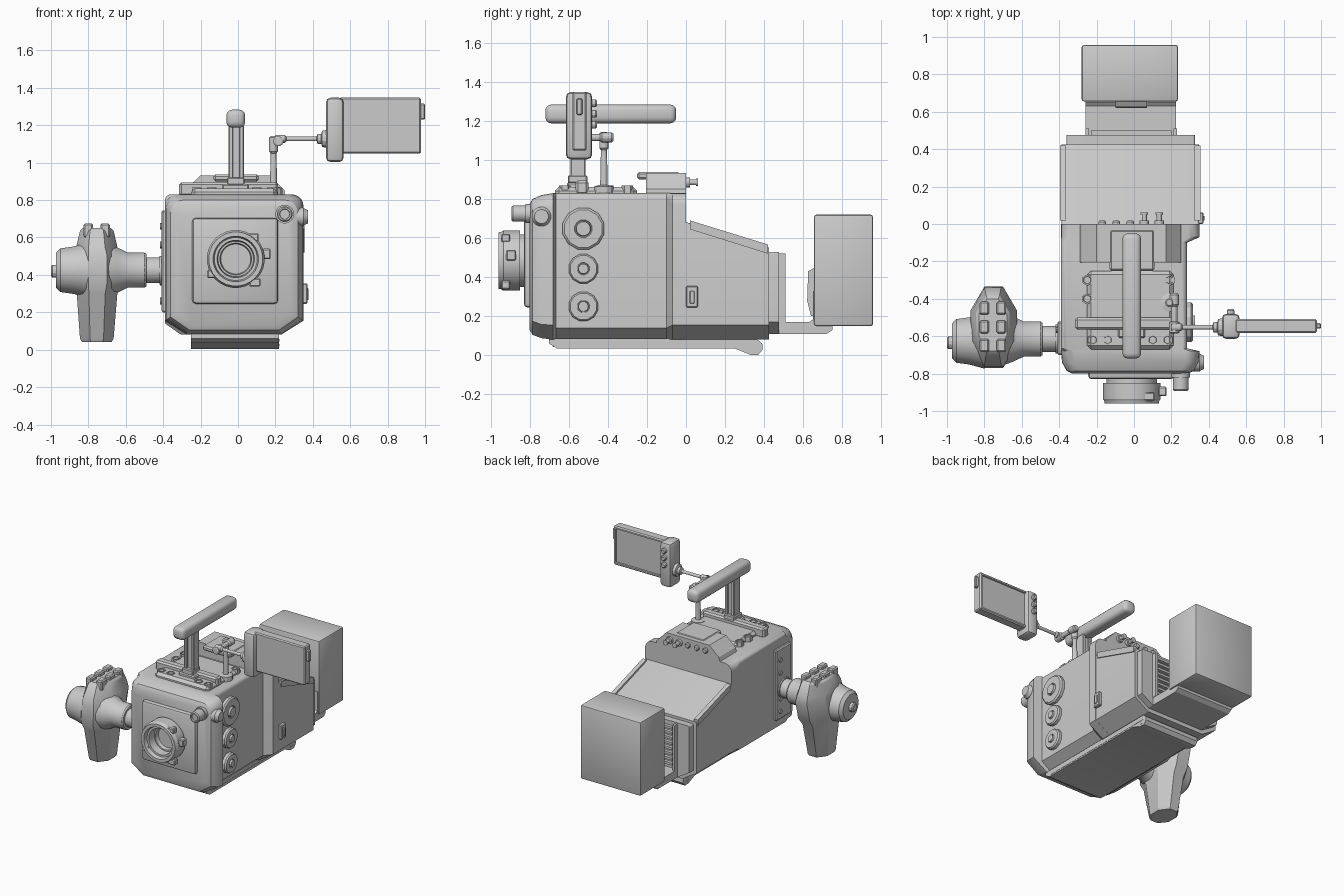
import bpy, bmesh
from math import sin, cos, pi, radians
from mathutils import Vector


def finish(bm, name):
    bmesh.ops.recalc_face_normals(bm, faces=bm.faces)
    me = bpy.data.meshes.new(name)
    bm.to_mesh(me)
    bm.free()
    ob = bpy.data.objects.new(name, me)
    bpy.context.collection.objects.link(ob)
    return ob


def box(name, x, y, z, bevel=0.0, seg=1, inset=None):
    bm = bmesh.new()
    bmesh.ops.create_cube(bm, size=1)
    for v in bm.verts:
        for i, (a, b) in enumerate((x, y, z)):
            v.co[i] = a if v.co[i] < 0 else b
    if bevel:
        bmesh.ops.bevel(bm, geom=bm.edges[:], offset=bevel, segments=seg, profile=0.5, affect='EDGES')
    if inset:  # sunken panel in the +y face
        bm.normal_update()
        f = max(bm.faces, key=lambda f: f.normal.y * f.calc_area())
        bmesh.ops.inset_region(bm, faces=[f], thickness=inset)
        bmesh.ops.inset_region(bm, faces=[f], thickness=0.002, depth=-0.012)
    return finish(bm, name)


def loft(name, rings):
    bm = bmesh.new()
    vs = [[bm.verts.new(p) for p in r] for r in rings]
    n = len(vs[0])
    for a, b in zip(vs, vs[1:]):
        for i in range(n):
            bm.faces.new((a[i], a[(i + 1) % n], b[(i + 1) % n], b[i]))
    bm.faces.new(vs[0])
    bm.faces.new(vs[-1])
    return finish(bm, name)


def turned(name, axis, c, steps, n=20):
    """Stepped round part: axis 'x', 'y' or 'z', centre on the other two, (position, radius) steps."""
    k = 'xyz'.index(axis)
    rings = []
    for pos, r in steps:
        ring = []
        for i in range(n):
            a = 2 * pi * (i + 0.5) / n
            p = [c[0] + r * cos(a), c[1] + r * sin(a)]
            p.insert(k, pos)
            ring.append(p)
        rings.append(ring)
    return loft(name, rings)


def side_prism(name, profile, x0, x1, bevel=0.0):
    ob_bm = bmesh.new()
    f = ob_bm.faces.new([ob_bm.verts.new((x0, y, z)) for y, z in profile])
    g = bmesh.ops.extrude_face_region(ob_bm, geom=[f])['geom']
    bmesh.ops.translate(ob_bm, verts=[v for v in g if isinstance(v, bmesh.types.BMVert)], vec=(x1 - x0, 0, 0))
    if bevel:
        bmesh.ops.bevel(ob_bm, geom=ob_bm.edges[:], offset=bevel, segments=2, profile=0.5, affect='EDGES')
    return finish(ob_bm, name)


def shell(y, x0, x1, z0, z1, r, cx, cz):
    """Body section: chamfered bottom corners, rounded top corners."""
    p = [(x0, z0 + cz), (x0 + cx, z0), (x1 - cx, z0), (x1, z0 + cz)]
    for i in range(6):
        p.append((x1 - r + r * cos(i * pi / 10), z1 - r + r * sin(i * pi / 10)))
    for i in range(6):
        p.append((x0 + r - r * sin(i * pi / 10), z1 - r + r * cos(i * pi / 10)))
    return [(x, y, z) for x, z in p]


# main body: nose, recessed control side, shoulder
loft("body_shell", [
    shell(-.80, -.33, .29, .13, .775, .06, .09, .07),
    shell(-.785, -.36, .32, .105, .80, .07, .10, .07),
    shell(-.74, -.385, .345, .088, .82, .07, .11, .07),
    shell(-.68, -.39, .35, .08, .83, .07, .12, .075),
    shell(-.665, -.39, .283, .08, .83, .03, .085, .06),
    shell(-.10, -.39, .283, .08, .83, .03, .085, .06),
    shell(-.07, -.39, .35, .08, .83, .06, .12, .075),
    shell(0, -.39, .35, .08, .83, .06, .12, .075)])
# sloping rear housing
loft("rear_housing", [
    shell(-.01, -.388, .348, .08, .685, .012, .12, .075),
    shell(.425, -.388, .348, .08, .55, .012, .12, .075)])
loft("rear_plate", [
    shell(.42, -.36, .325, .11, .53, .01, .1, .06),
    shell(.475, -.36, .325, .11, .53, .01, .1, .06)])
for s in (-1, 1):
    c = -.02 + s * .36
    side_prism("slope_rail", [(.02, .645), (.02, .69), (.42, .567), (.42, .52)], c - .016, c + .016)
# cooling fins on the rear plate
for i in range(8):
    box("rear_fin", (-.23, .2), (.47, .50), (.20 + i * .04, .218 + i * .04))
for x in (-.26, .21):
    box("fin_frame", (x, x + .02), (.47, .51), (.17, .52))

# battery and its bracket
box("battery", (-.28, .235), (.655, .957), (.15, .72), .012, 2)
side_prism("battery_bracket", [(.47, .11), (.72, .11), (.75, .13), (.75, .33), (.65, .33),
                               (.65, .185), (.63, .17), (.47, .17)], -.26, .225)
side_prism("battery_catch", [(.66, .2), (.64, .2), (.62, .28), (.625, .43), (.66, .45)], -.10, .07)

# base plate and rear foot
side_prism("base_plate", [(-.70, .085), (-.70, .06), (-.66, .035), (.25, .035), (.33, .003),
                          (.37, .003), (.393, .03), (.39, .06), (.36, .085)], -.25, .22)
for z in (.018, .045):
    box("base_rib", (-.252, .222), (-.64 if z > .03 else .32, .36), (z, z + .012))

# lens mount
box("mount_plate", (-.245, .215), (-.83, -.78), (.245, .705), .02, 2)
turned("lens_mount", 'y', (-.012, .485), [
    (-.82, .135), (-.85, .135), (-.85, .155), (-.935, .155), (-.945, .148), (-.96, .145), (-.96, .122),
    (-.93, .115), (-.93, .10), (-.87, .095), (-.87, .085), (-.84, .08)], 28)
for x, z in ((.08, .60), (-.135, .405), (.09, .36)):
    box("mount_lug", (x - .03, x + .03), (-.945, -.90), (z - .022, z + .022), .006)
box("mount_lever", (.13, .175), (-.92, -.87), (.485, .54), .006)
turned("front_knob", 'y', (.25, .725), [(-.76, .05), (-.82, .05), (-.82, .042), (-.885, .042),
                                         (-.893, .036), (-.893, .028), (-.88, .026)], 16)
turned("side_knob", 'x', (-.74, .71), [(.30, .05), (.35, .05), (.36, .042), (.375, .036), (.375, .02)], 16)

# side dials in the recess
for z, r in ((.648, .11), (.443, .077), (.25, .077)):
    turned("side_dial", 'x', (-.525, z), [(.27, r), (.305, r), (.315, r * .9), (.315, r * .42),
                                         (.308, r * .40), (.308, r * .36), (.325, r * .33)], 12)
box("side_latch", (.34, .372), (0, .062), (.245, .355), .006)
box("side_latch_button", (.36, .378), (.018, .044), (.265, .33), .004)

# left control panel
box("left_panel", (-.41, -.38), (-.70, -.52), (.20, .745), .008)
for i in range(5):
    turned("panel_button", 'x', (-.565, .26 + i * .1), [(-.40, .018), (-.418, .018)], 10)

# top deck, hump and fittings
box("top_deck", (-.25, .21), (-.67, -.25), (.81, .862), .02)
loft("top_hump", [
    [(-.30, y, .80), (.255, y, .80), (.25, y, .85), (.215, y, .885), (.17, y, .932), (-.20, y, .932),
     (-.245, y, .89), (-.28, y, .86)] for y in (-.205, 0)])
box("hump_inlay", (-.13, .11), (-.25, -.03), (.90, .937), .01)
for x in (-.17, -.095, -.02):
    turned("rear_button", 'y', (x, .885), [(-.02, .02), (.012, .02), (.02, .014)], 12)
for x in (.055, .135):
    turned("rear_switch", 'y', (x, .885), [(-.02, .026), (.02, .026), (.02, .014), (.05, .014),
                                           (.05, .02), (.062, .02)], 12)
box("accessory_rail", (-.315, .215), (-.565, -.50), (.82, .895), .012)
for x, y in ((-.25, -.3), (-.25, -.4), (.19, -.3), (-.22, -.62), (-.14, -.62), (.1, -.62), (.18, -.62)):
    turned("top_screw", 'z', (x, y), [(.82, .03), (.868, .03), (.868, .022), (.86, .02)], 6)

# carrying handle
box("handle_foot", (-.085, .06), (-.61, -.50), (.84, .885), .008)
box("handle_clamp", (-.06, .035), (-.605, -.505), (.88, .92), .006)
for x in (-.05, .008):
    box("handle_post", (x, x + .024), (-.59, -.515), (.9, 1.2), .004)
box("handle_web", (-.035, .015), (-.575, -.53), (.9, 1.2))
box("handle_grip", (-.062, .038), (-.72, -.05), (1.187, 1.283), .03, 3)

# monitor arm
turned("arm_post", 'z', (.19, -.42), [(.83, .05), (.865, .05), (.872, .02), (1.05, .016), (1.06, .024),
                                      (1.135, .024), (1.142, .016)], 12)
turned("arm_elbow", 'y', (.215, 1.115), [(-.37, .018), (-.38, .026), (-.43, .026), (-.44, .018), (-.52, .018),
                                         (-.525, .028), (-.58, .028), (-.585, .02)], 12)
turned("arm_rod", 'x', (-.552, 1.127), [(.20, .022), (.25, .022), (.26, .012), (.42, .012), (.425, .028),
                                        (.445, .028), (.45, .045), (.475, .05), (.49, .03)], 12)

# monitor: grip lobe, screen, buttons, tab
box("monitor_lobe", (.47, .565), (-.615, -.48), (1.003, 1.347), .025, 2)
box("monitor_screen", (.54, .978), (-.582, -.508), (1.048, 1.347), .008, 1, .016)
box("monitor_tab", (.97, 1.0), (-.56, -.53), (1.23, 1.315), .006)
for z in (1.18, 1.235, 1.29):
    turned("monitor_button", 'y', (.517, z), [(-.49, .02), (-.462, .02), (-.455, .014)], 12)


# side hand grip: octagonal cross-sections stacked upward
def grip_ring(z, x0, x1, y0, y1, k=.3):
    dx, dy = (x1 - x0) * k, (y1 - y0) * k
    return [(x0 + dx, y0, z), (x1 - dx, y0, z), (x1, y0 + dy, z), (x1, y1 - dy, z),
            (x1 - dx, y1, z), (x0 + dx, y1, z), (x0, y1 - dy, z), (x0, y0 + dy, z)]


loft("hand_grip", [
    grip_ring(.042, -.835, -.675, -.68, -.47), grip_ring(.06, -.845, -.665, -.69, -.46),
    grip_ring(.30, -.862, -.645, -.74, -.41), grip_ring(.36, -.875, -.625, -.77, -.37),
    grip_ring(.50, -.875, -.625, -.765, -.335), grip_ring(.55, -.865, -.645, -.75, -.34),
    grip_ring(.635, -.845, -.665, -.70, -.38), grip_ring(.65, -.83, -.68, -.68, -.40)])
turned("grip_side_pod", 'x', (-.625, .425), [(-.80, .15), (-.88, .128), (-.95, .118), (-.972, .095)], 20)
turned("grip_hub", 'x', (-.635, .42), [(-.96, .035), (-.993, .035), (-1.0, .026)], 12)
turned("grip_wrist", 'x', (-.615, .425), [(-.72, .15), (-.64, .12), (-.59, .095), (-.50, .095), (-.49, .088),
                                         (-.49, .07), (-.42, .07), (-.42, .078), (-.385, .078)], 20)
for y in (-.65, -.55, -.45):
    for x in (-.80, -.71):
        box("grip_button", (x - .025, x + .025), (y - .035, y + .035), (.60, .675), .008)

# smooth curves, keep hard edges
for ob in bpy.data.objects:
    ob.select_set(True)
    bpy.context.view_layer.objects.active = ob
bpy.ops.object.shade_smooth_by_angle(angle=radians(29))
